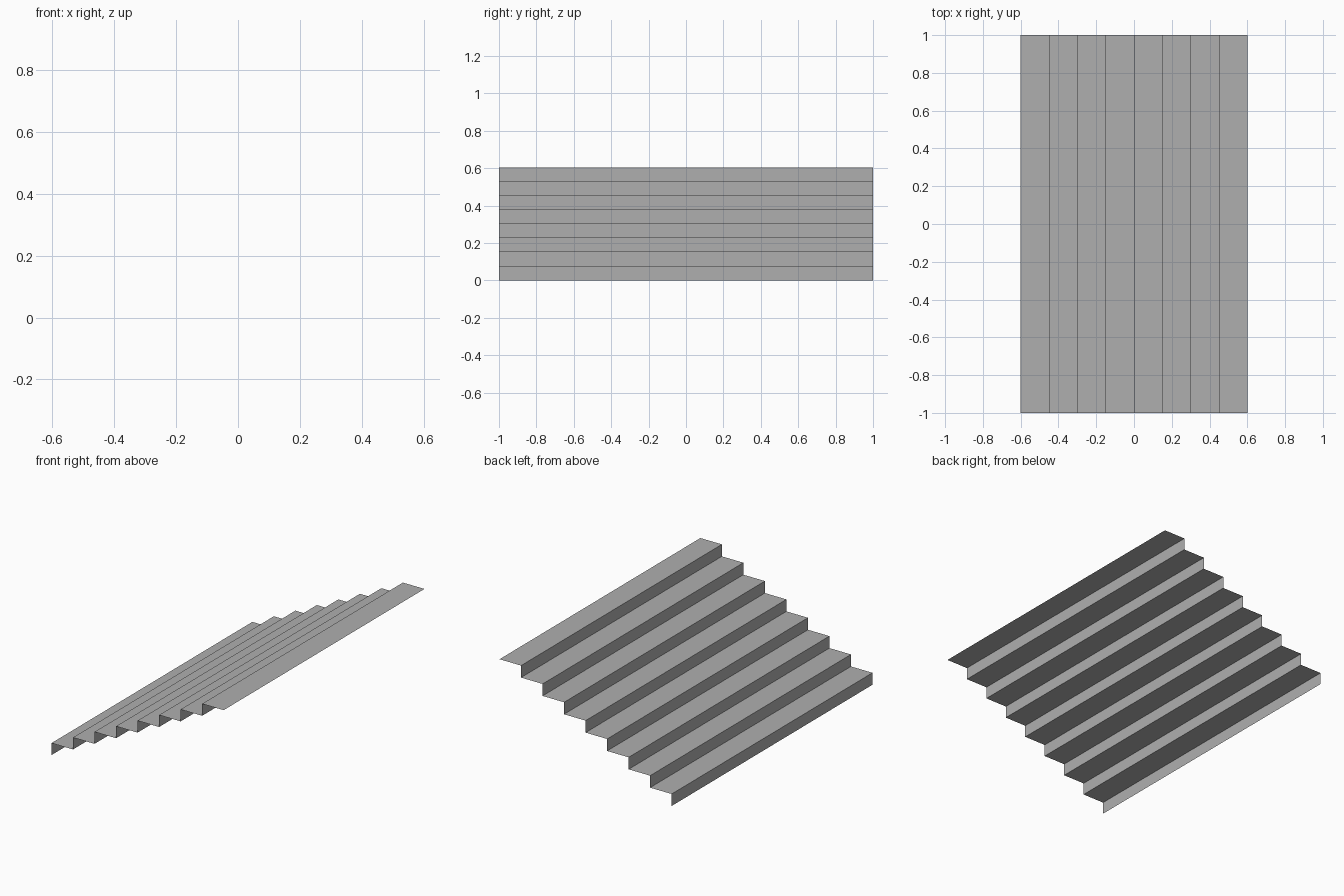
import bpy, bmesh

if "Cube" in bpy.data.objects:
    bpy.data.objects.remove(bpy.data.objects["Cube"])

STEPS = 8
RUN = 0.15       # tread depth
RISE = 0.0755    # riser height
HALF_WIDTH = 1.0

# Zigzag side profile: riser then tread, climbing towards +x
x, z = -STEPS * RUN / 2, 0.0
profile = [(x, z)]
for _ in range(STEPS):
    z += RISE
    profile.append((x, z))
    x += RUN
    profile.append((x, z))

# Open, single-sheet staircase: sweep the profile across y
bm = bmesh.new()
rows = [[bm.verts.new((px, y, pz)) for px, pz in profile]
        for y in (-HALF_WIDTH, HALF_WIDTH)]
front, back = rows
for i in range(len(profile) - 1):
    # Treads face up, risers face -x
    bm.faces.new((front[i], front[i + 1], back[i + 1], back[i]))

mesh = bpy.data.meshes.new("stair_steps")
bm.to_mesh(mesh)
bm.free()

# Dark grey finish
grey = bpy.data.materials.new("dark_grey")
grey.diffuse_color = (0.43, 0.43, 0.43, 1.0)
grey.use_nodes = True
grey.node_tree.nodes["Principled BSDF"].inputs["Base Color"].default_value = grey.diffuse_color
mesh.materials.append(grey)

stairs = bpy.data.objects.new("stair_steps", mesh)
bpy.context.collection.objects.link(stairs)
